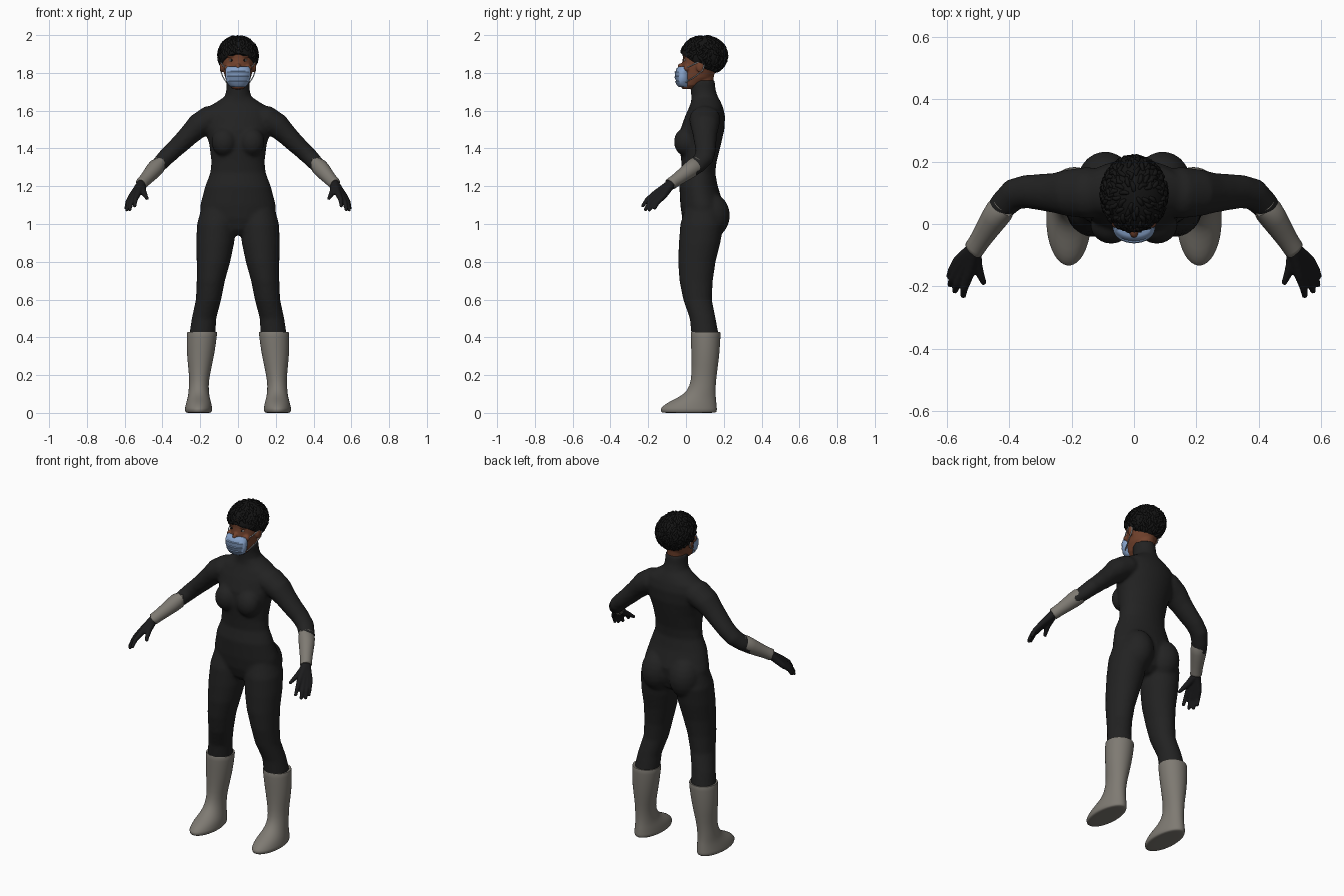
import bpy, bmesh, math, random
from mathutils import Vector, Matrix

cube = bpy.data.objects.get("Cube")
if cube:
    bpy.data.objects.remove(cube, do_unlink=True)
random.seed(4)
SIDES = (1, -1)


def material(name, r, g, b):
    m = bpy.data.materials.new(name)
    m.use_nodes = True
    m.diffuse_color = (r, g, b, 1)
    bsdf = m.node_tree.nodes["Principled BSDF"]
    bsdf.inputs["Base Color"].default_value = (r, g, b, 1)
    bsdf.inputs["Roughness"].default_value = 0.7
    return m


black_suit = material("black suit", .016, .016, .016)
black_glove = material("black glove", .011, .011, .012)
grey_rubber = material("grey rubber", .21, .195, .17)
brown_skin = material("brown skin", .17, .055, .026)
blue_mask = material("blue mask", .24, .36, .58)
pale_strap = material("pale strap", .5, .55, .6)
black_hair = material("black hair", .007, .007, .007)
eye_white = material("eye white", .5, .45, .4)


def loft(bm, rings, n=24, dome=0.0):
    """Skin a list of (centre, u axis, v axis) ellipses and close both ends."""
    loops = []
    for c, u, v in rings:
        loops.append([bm.verts.new(c + u * math.cos(a) + v * math.sin(a))
                      for a in (2 * math.pi * i / n for i in range(n))])
    faces = []
    for a, b in zip(loops, loops[1:]):
        for i in range(n):
            j = (i + 1) % n
            faces.append(bm.faces.new((a[i], a[j], b[j], b[i])))
    for k, near in ((0, 1), (-1, -2)):
        c, u, v = rings[k]
        out = (c - rings[near][0]).normalized() * u.length * dome
        tip = bm.verts.new(c + out)
        for i in range(n):
            faces.append(bm.faces.new((loops[k][i], loops[k][(i + 1) % n], tip)))
    bmesh.ops.recalc_face_normals(bm, faces=faces)


def levels(bm, rows, side=1, n=24):
    """Horizontal rings: height, x centre, half width, front y, back y."""
    loft(bm, [(Vector((side * x, (f + b) / 2, z)), Vector((w, 0, 0)),
               Vector((0, (b - f) / 2, 0))) for z, x, w, f, b in rows], n)


def limb(bm, rows, side=1, n=16, dome=.6, depth=1.0):
    """Tube through points (x, y, z, radius)."""
    pts = [Vector((side * r[0], r[1], r[2])) for r in rows]
    rings = []
    for i, p in enumerate(pts):
        t = (pts[min(i + 1, len(pts) - 1)] - pts[max(i - 1, 0)]).normalized()
        u = t.cross(Vector((0, 1, 0))).normalized()
        rings.append((p, u * rows[i][3], u.cross(t) * rows[i][3] * depth))
    loft(bm, rings, n, dome)


def ball(bm, centre, size, seg=20):
    bmesh.ops.create_uvsphere(bm, u_segments=seg, v_segments=seg // 2, radius=1,
                              matrix=Matrix.Translation(centre) @ Matrix.Diagonal((*size, 1)))


def finish(name, bm, mat, voxel=0, smooth=0, subsurf=0, angle=60):
    me = bpy.data.meshes.new(name)
    bm.to_mesh(me)
    bm.free()
    me.materials.append(mat)
    ob = bpy.data.objects.new(name, me)
    bpy.context.collection.objects.link(ob)
    bpy.ops.object.select_all(action="DESELECT")
    ob.select_set(True)
    bpy.context.view_layer.objects.active = ob
    bpy.ops.object.shade_smooth_by_angle(angle=math.radians(angle))
    if subsurf:
        ob.modifiers.new("Subdivision", "SUBSURF").levels = subsurf
        ob.modifiers["Subdivision"].render_levels = subsurf
    if voxel:
        r = ob.modifiers.new("Remesh", "REMESH")
        r.mode, r.voxel_size, r.use_smooth_shade = "VOXEL", voxel, True
        s = ob.modifiers.new("Smooth", "SMOOTH")
        s.factor, s.iterations = .5, smooth
    return ob


# Body suit: torso, bust, hips, legs and sleeves fused into one skin
bm = bmesh.new()
levels(bm, [(.94, 0, .06, .03, .13), (.97, 0, .13, 0, .17), (1.03, 0, .2, -.02, .19),
            (1.1, 0, .2, -.03, .2), (1.2, 0, .174, -.035, .168), (1.27, 0, .147, -.02, .155),
            (1.33, 0, .141, -.025, .162), (1.42, 0, .152, -.035, .185),
            (1.5, 0, .175, -.03, .203), (1.57, 0, .18, -.005, .207),
            (1.615, 0, .165, .015, .197), (1.645, 0, .115, .027, .185),
            (1.675, 0, .07, .028, .168), (1.71, 0, .062, .025, .157), (1.76, 0, .061, .018, .152)], n=32)
for s in SIDES:
    ball(bm, (s * .073, -.002, 1.435), (.068, .062, .075))
    ball(bm, (s * .092, .13, 1.045), (.092, .103, .12))
    levels(bm, [(1.1, .1, .09, 0, .18), (1, .114, .103, -.03, .2), (.9, .121, .101, -.038, .182),
                (.8, .13, .089, -.042, .157), (.7, .144, .075, -.035, .142),
                (.6, .156, .067, -.015, .137), (.5, .18, .065, .02, .157),
                (.42, .188, .069, .028, .172), (.38, .19, .065, .035, .165)], s)
    limb(bm, [(.09, .1, 1.57, .065), (.15, .1, 1.555, .072), (.21, .1, 1.52, .066),
              (.255, .1, 1.475, .056), (.3, .102, 1.43, .051), (.345, .104, 1.388, .047),
              (.385, .095, 1.35, .045), (.42, .06, 1.312, .041), (.45, .02, 1.28, .036)],
         s, depth=1.15)
finish("body_suit", bm, black_suit, voxel=.01, smooth=4)

for s, side in ((1, "left"), (-1, "right")):
    # Boot: shaft flowing into a long rounded foot, with a rolled rim
    bm = bmesh.new()
    levels(bm, [(.425, .19, .072, .035, .174), (.432, .19, .079, .026, .182),
                (.42, .19, .081, .024, .184), (.3, .199, .073, .029, .177),
                (.2, .204, .054, .03, .162), (.14, .208, .052, .02, .157),
                (.1, .208, .055, -.01, .157), (.075, .208, .06, -.055, .159),
                (.05, .208, .068, -.108, .162), (.025, .209, .072, -.133, .164),
                (.018, .209, .073, -.135, .165), (.004, .209, .07, -.132, .162),
                (0, .209, .065, -.125, .155)], s, n=28)
    finish(side + "_boot", bm, grey_rubber, subsurf=1)

    # Glove cuff
    bm = bmesh.new()
    limb(bm, [(.42, .055, 1.315, .04), (.409, .072, 1.327, .045), (.413, .066, 1.323, .049),
              (.447, .02, 1.284, .045), (.488, -.045, 1.237, .034),
              (.51, -.077, 1.215, .033), (.515, -.085, 1.209, .035), (.513, -.08, 1.212, .028)],
         s, n=20, dome=0)
    finish(side + "_cuff", bm, grey_rubber, subsurf=1)

    # Gloved hand: palm strips, four fingers and a thumb
    bm = bmesh.new()
    wrist = (.508, -.075, 1.217, .025)
    for knuckle, tip in (((.53, -.165, 1.16), (.547, -.232, 1.092)),
                         ((.546, -.152, 1.15), (.574, -.217, 1.073)),
                         ((.559, -.137, 1.145), (.59, -.196, 1.07)),
                         ((.566, -.12, 1.145), (.593, -.168, 1.08))):
        mid = [a * .45 + b * .55 + d for a, b, d in zip(knuckle, tip, (.004, -.004, .006))]
        limb(bm, [wrist, (*knuckle, .0165), (*mid, .0125), (*tip, .009)], s, n=12)
    limb(bm, [(.51, -.09, 1.2, .022), (.502, -.135, 1.173, .017),
              (.49, -.168, 1.15, .0125), (.48, -.19, 1.133, .009)], s, n=12)
    finish(side + "_hand", bm, black_glove, voxel=.005, smooth=3)

# Head with neck, nose and ears
bm = bmesh.new()
levels(bm, [(1.715, 0, .028, -.02, .04), (1.735, 0, .05, -.03, .09), (1.775, 0, .068, -.028, .14),
            (1.83, 0, .082, -.022, .17), (1.88, 0, .087, -.017, .18),
            (1.93, 0, .08, -.02, .17), (1.97, 0, .05, .03, .13)], n=32)
levels(bm, [(1.7, 0, .052, .03, .142), (1.76, 0, .052, .03, .145), (1.83, 0, .055, .03, .155)])
ball(bm, (0, -.027, 1.832), (.014, .018, .02))
for s in SIDES:
    ball(bm, (s * .086, .075, 1.835), (.011, .022, .033))
    ball(bm, (s * .035, -.008, 1.888), (.026, .01, .007))
    ball(bm, (s * .05, .005, 1.825), (.024, .02, .02))
finish("head", bm, brown_skin, voxel=.005, smooth=3)

# Eyes, irises and brows
for name, mat, z, x, y, size in (("eye", eye_white, 1.867, .034, -.007, (.014, .006, .006)),
                                 ("iris", black_hair, 1.867, .034, -.011, (.006, .004, .006)),
                                 ("brow", black_hair, 1.893, .036, -.013, (.02, .006, .0035))):
    for s, side in ((1, "left"), (-1, "right")):
        bm = bmesh.new()
        ball(bm, (s * x, y, z), size, 12)
        finish(side + "_" + name, bm, mat)

# Pleated face mask with ear loops
bm = bmesh.new()
levels(bm, [(1.724, 0, .036, -.036, .03), (1.735, 0, .05, -.048, .03), (1.755, 0, .06, -.058, .03),
            (1.758, 0, .062, -.053, .03), (1.78, 0, .066, -.062, .03),
            (1.783, 0, .066, -.057, .03), (1.806, 0, .067, -.06, .03),
            (1.809, 0, .067, -.054, .03), (1.825, 0, .064, -.049, .03),
            (1.833, 0, .058, -.038, .03)], n=32)
finish("face_mask", bm, blue_mask, angle=40)
bm = bmesh.new()
for s in SIDES:
    limb(bm, [(.06, -.01, 1.822, .003), (.08, .025, 1.838, .003), (.093, .07, 1.86, .003),
              (.094, .097, 1.845, .003), (.092, .09, 1.815, .003), (.082, .05, 1.782, .003),
              (.062, 0, 1.75, .003)], s, n=8)
finish("mask_loops", bm, pale_strap)

# Hair: a cap trimmed along the hairline and covered in short twists
centre, radii = Vector((0, .095, 1.892)), (.104, .122, .103)
line_point, line_normal = Vector((0, -.03, 1.905)), Vector((0, .55, .83)).normalized()
bm = bmesh.new()
ball(bm, centre, radii, 40)
cut = bmesh.ops.bisect_plane(bm, geom=bm.verts[:] + bm.edges[:] + bm.faces[:],
                             plane_co=line_point, plane_no=line_normal, clear_inner=True)
bmesh.ops.contextual_create(bm, geom=[e for e in cut["geom_cut"]
                                     if isinstance(e, bmesh.types.BMEdge)])


def on_cap(lat, lon):
    d = (math.cos(lat) * math.sin(lon), math.cos(lat) * math.cos(lon), math.sin(lat))
    return centre + Vector([a * r for a, r in zip(d, radii)])


count = 260
for i in range(count):
    lat = math.asin(1 - 1.7 * (i + .5) / count)
    lon = i * 2.39996 + random.uniform(-.15, .15)
    pts = [on_cap(lat - k * .13, lon + k * random.uniform(-.1, .1)) for k in range(3)]
    if all((p - line_point).dot(line_normal) > .004 for p in pts):
        limb(bm, [(*p, r) for p, r in zip(pts, (.005, .008, .006))], n=8)
finish("twisted_hair", bm, black_hair)
